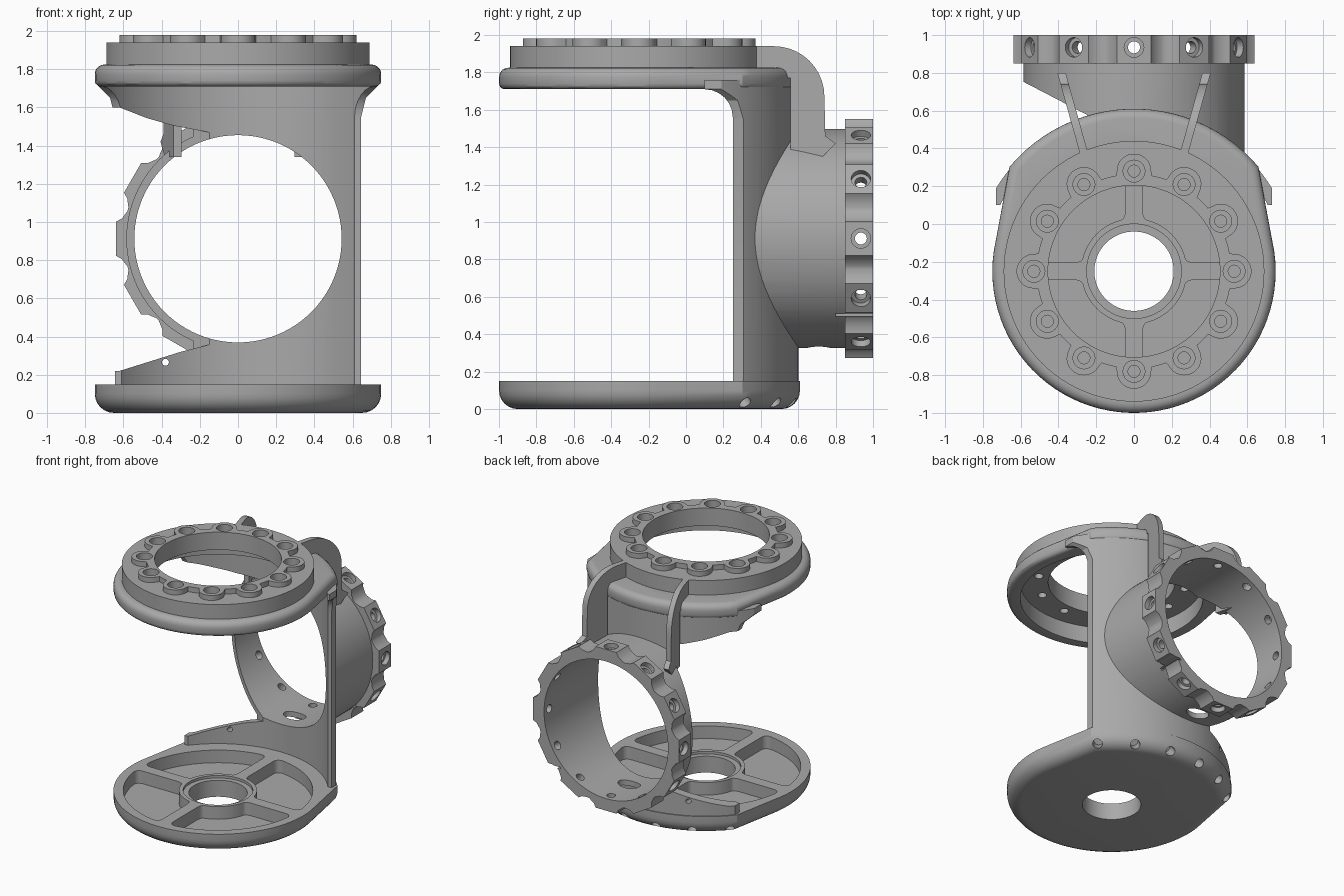
import bpy, bmesh
from math import sin, cos, radians, asin, sqrt, pi
from mathutils import Matrix, Vector

if "Cube" in bpy.data.objects:
    bpy.data.objects.remove(bpy.data.objects["Cube"])

grey = bpy.data.materials.new("plain grey")
grey.use_nodes = True
grey.diffuse_color = (0.4, 0.4, 0.4, 1)
grey.node_tree.nodes["Principled BSDF"].inputs["Base Color"].default_value = (0.4, 0.4, 0.4, 1)

CY = -0.25          # plate axis, y
BZ = 0.912          # sleeve axis, z
PARTS = []


def polar(r, a, c=(0, 0)):
    return (c[0] + r * cos(radians(a)), c[1] + r * sin(radians(a)))


def circle(r, c=(0, 0), n=96):
    return [polar(r, 360 * i / n, c) for i in range(n)]


def place(u, v, w, axis):
    return {"z": (u, v, w), "y": (u, w, v), "x": (w, u, v)}[axis]


def prism(name, pts, axis, lo, hi, matrix=None, bevels=(), corner=0):
    """Extrude a flat profile along an axis; lo and hi may depend on the first coordinate."""
    bm = bmesh.new()
    caps = []
    for w in (lo, hi):
        caps.append([bm.verts.new(place(u, v, w(u) if callable(w) else w, axis)) for u, v in pts])
    n = len(pts)
    bm.faces.new(caps[0])
    bm.faces.new(caps[1][::-1])
    for i in range(n):
        j = (i + 1) % n
        bm.faces.new((caps[0][j], caps[0][i], caps[1][i], caps[1][j]))
    bmesh.ops.recalc_face_normals(bm, faces=bm.faces)
    if corner:
        edges = [e for e in bm.edges if abs(e.verts[0].co.z - e.verts[1].co.z) > 0.01
                 and e.calc_face_angle(0) > 0.7]
        bmesh.ops.bevel(bm, geom=edges, offset=corner, segments=5, profile=0.5, affect="EDGES")
    for z, size, seg in bevels:
        edges = [e for e in bm.edges if all(abs(v.co.z - z) < 1e-4 for v in e.verts)]
        bmesh.ops.bevel(bm, geom=edges, offset=size, segments=seg, profile=0.5, affect="EDGES")
    if matrix:
        bm.transform(matrix)
    mesh = bpy.data.meshes.new(name)
    bm.to_mesh(mesh)
    bm.free()
    mesh.materials.append(grey)
    obj = bpy.data.objects.new(name, mesh)
    bpy.context.collection.objects.link(obj)
    return obj


def combine(obj, tool, op="DIFFERENCE"):
    """Apply a boolean and remove the tool."""
    mod = obj.modifiers.new("cut", "BOOLEAN")
    mod.operation, mod.object, mod.solver = op, tool, "EXACT"
    graph = bpy.context.evaluated_depsgraph_get()
    mesh = bpy.data.meshes.new_from_object(obj.evaluated_get(graph))
    obj.modifiers.clear()
    obj.data = mesh
    bpy.data.objects.remove(tool)


def cut_round(obj, r, axis, lo, hi, c, n=96, matrix=None):
    combine(obj, prism("cutter", circle(r, c, n), axis, lo, hi, matrix))


def keep(obj):
    PARTS.append(obj)
    return obj


C = (0, CY)
# Plate outline: round front, straight flanks, wider round back
outline = [polar(0.86, a, C) for a in range(40, 141, 4)]
outline += [polar(0.75, a, C) for a in range(172, 369, 4)]

# Base plate with four pockets, centre hole and drain slots
base = keep(prism("base_plate", outline, "z", 0, 0.15, bevels=[(0, 0.1, 6)]))
cut_round(base, 0.21, "z", -0.1, 0.3, C)
cut_round(base, 0.25, "z", 0.13, 0.3, C)
for k in range(4):
    mid = 45 + 90 * k
    sector = []
    for r, sign in ((0.28, 1), (0.68, -1)):
        half = 45 - asin(0.045 / r) * 180 / pi
        sector += [polar(r, mid + sign * half * (i / 8 - 1), C) for i in range(17)]
    combine(base, prism("pocket", sector, "z", 0.05, 0.3, corner=0.05))
for k in range(6):
    turn = (Matrix.Translation((0, CY, 0)) @ Matrix.Rotation(radians(43 + 18.8 * k), 4, "Z")
            @ Matrix.Translation((0.76, 0, 0.1)) @ Matrix.Rotation(radians(135), 4, "Y"))
    cut_round(base, 0.035, "z", 0, 0.3, (0, 0), 20, turn)

# Back wall: arc clipped at its flanks, flaring under the top flange
wall = keep(prism("back_wall", circle(0.852, C, 128), "z", 0.1, 1.76))
side = [(0.25, 0)] + [polar(0.15, a, (0.1, 1.56)) for a in range(0, 91, 15)]
side += [(0.1, 1.8), (0.9, 1.8), (0.9, 0)]
combine(wall, prism("clip", side, "x", -1, 1), "INTERSECT")
flank = [(0.645, 0), (0.645, 1.55), (0.67, 1.65), (0.73, 1.71), (0.73, 1.8)]
flank += [(-x, z) for x, z in reversed(flank)]
combine(wall, prism("clip", flank, "y", -1, 1), "INTERSECT")

# Sleeve through the wall, open on one flank
combine(wall, prism("sleeve", circle(0.585, (0, BZ)), "y", 0.2, 0.9), "UNION")
cut_round(wall, 0.79, "z", -0.1, 2.1, C, 128)
cut_round(wall, 0.543, "y", -0.5, 1.2, (0, BZ))
gap = [(-1, 1.6), (-0.62, 1.6), (-0.48, 1.545), (-0.34, 1.505), (-0.1, 1.46),
       (-0.1, 0.37), (-0.3, 0.32), (-0.62, 0.22), (-1, 0.22)]
combine(wall, prism("flank_gap", gap, "y", -0.3, lambda x: 0.62 - 0.52 * (x + 0.33)))
oval = Matrix.Translation((0, 0.71, 0)) @ Matrix.Diagonal((1.5, 1, 1, 1))
cut_round(wall, 0.06, "z", 0.25, 0.5, (0, 0), 32, oval)
cut_round(wall, 0.018, "y", 0, 0.6, (-0.38, 0.265), 16)

# Scalloped clamp collar on the sleeve end
profile = []
for k in range(12):
    for off in range(-14, 16, 2):
        if abs(off) <= 8:
            r = 0.638 / cos(radians(off))
        else:
            r = 0.592 + 0.03 * (abs(abs(off) - 15) < 6) * (15 - abs(off)) / 6
        profile.append(polar(r, 30 * k + off, (0, BZ)))
collar = keep(prism("clamp_collar", profile, "y", 0.85, 1))
cut_round(collar, 0.543, "y", 0.5, 1.2, (0, BZ))
for k in range(12):
    turn = (Matrix.Translation((0, 0.935, BZ)) @ Matrix.Rotation(radians(30 * k), 4, "Y")
            @ Matrix.Rotation(radians(90), 4, "Y"))
    cut_round(collar, 0.032, "z", 0.4, 0.8, (0, 0), 20, turn)
    cut_round(collar, 0.052, "z", 0.6, 0.8, (0, 0), 24, turn)
slit = [(0.4, 0.495), (0.8, 0.495), (0.8, 0.51), (0.4, 0.51)]
for part in (collar, wall):
    combine(part, prism("slit", slit, "y", 0.8, 1.1))

# Top flange: rounded rim, raised collar, hollow underside
flange = keep(prism("top_flange", outline, "z", 1.71, 1.825,
                    bevels=[(1.71, 0.03, 3), (1.825, 0.05, 5)]))
combine(flange, prism("collar", circle(0.69, C), "z", 1.75, 1.94), "UNION")
cut_round(flange, 0.655, "z", 1.6, 1.84, C)
cut_round(flange, 0.455, "z", 1.6, 2.1, C)

# Scalloped bolt ring
d, boss = 0.53, 0.092
profile = []
for k in range(12):
    for i in range(-10, 10):
        off = 1.5 * i
        s = boss ** 2 - (d * sin(radians(off))) ** 2
        r = d * cos(radians(off)) + sqrt(s) if s > 0 else 0.515
        profile.append(polar(r, 30 * k + off, C))
ring = keep(prism("bolt_ring", profile, "z", 1.93, 1.98))
cut_round(ring, 0.455, "z", 1.6, 2.1, C)
for k in range(12):
    centre = polar(d, 30 * k, C)
    cut_round(ring, 0.058, "z", 1.8, 2.1, centre, 24)
    cut_round(flange, 0.058, "z", 1.88, 2.1, centre, 24)
    cut_round(flange, 0.032, "z", 1.7, 2.1, centre, 16)

# Pair of arched ribs from flange to sleeve
rib = [(0.36, 1.78), (0.36, 1.94)]
rib += [polar(0.27, a, (0.47, 1.67)) for a in range(90, -1, -9)]
rib += [(0.745, 1.46), (0.8, 1.42), (0.72, 1.34), (0.56, 1.34), (0.56, 1.77)]
for label, sign in (("left_rib", 1), ("right_rib", -1)):
    lean = Matrix.Identity(4)
    lean[0][1] = sign * 0.28
    lean[0][3] = sign * 0.16
    keep(prism(label, rib, "x", -0.022, 0.022, lean))

# Smooth round surfaces, sharp machined edges
bpy.ops.object.select_all(action="DESELECT")
for obj in PARTS:
    obj.select_set(True)
bpy.context.view_layer.objects.active = PARTS[0]
bpy.ops.object.shade_smooth_by_angle(angle=radians(30))
